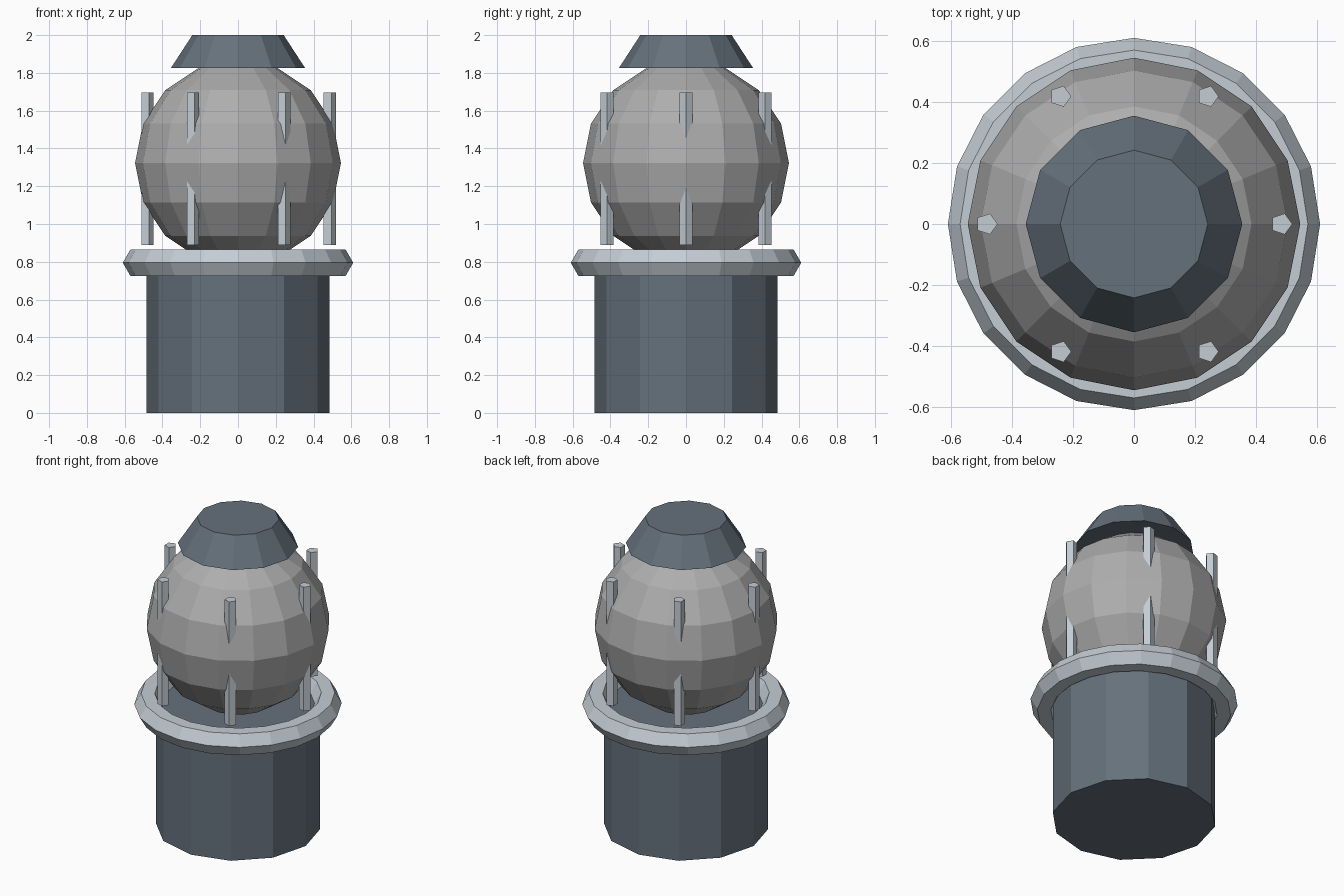
import bpy
from math import cos, sin, pi

if "Cube" in bpy.data.objects:
    bpy.data.objects.remove(bpy.data.objects["Cube"])


def material(name, rgb):
    m = bpy.data.materials.new(name)
    m.diffuse_color = (*rgb, 1)
    m.use_nodes = True
    m.node_tree.nodes["Principled BSDF"].inputs["Base Color"].default_value = m.diffuse_color
    return m


slate = material("slate", (0.13, 0.165, 0.20))
steel = material("steel", (0.55, 0.61, 0.66))
grey = material("grey", (0.42, 0.42, 0.42))


def finish(name, mat):
    ob = bpy.context.object
    ob.name = name
    ob.data.materials.append(mat)
    return ob


def frustum(name, mat, sides, r_low, r_high, z0, z1, x=0, y=0, turn=0):
    bpy.ops.mesh.primitive_cone_add(
        vertices=sides, radius1=r_low, radius2=r_high, depth=z1 - z0,
        location=(x, y, (z0 + z1) / 2), rotation=(0, 0, turn))
    return finish(name, mat)


# Base drum and top cap
frustum("base", slate, 12, 0.485, 0.485, 0, 0.795)
frustum("cap", slate, 12, 0.355, 0.242, 1.826, 2.0)

# Six-sided collar around the top of the base
bpy.ops.mesh.primitive_torus_add(
    major_segments=20, minor_segments=6, major_radius=0.53,
    minor_radius=0.08, location=(0, 0, 0.795))
finish("collar", steel)

# Faceted globe
bpy.ops.mesh.primitive_uv_sphere_add(
    segments=16, ring_count=8, radius=0.545, location=(0, 0, 1.323))
finish("globe", grey)

# Cage of six five-sided rods, partly sunk into the globe
for i in range(6):
    a = i * pi / 3
    frustum(f"cage_rod_{i + 1}", steel, 5, 0.036, 0.036, 0.89, 1.695,
            0.483 * cos(a), 0.483 * sin(a), -pi / 2)
